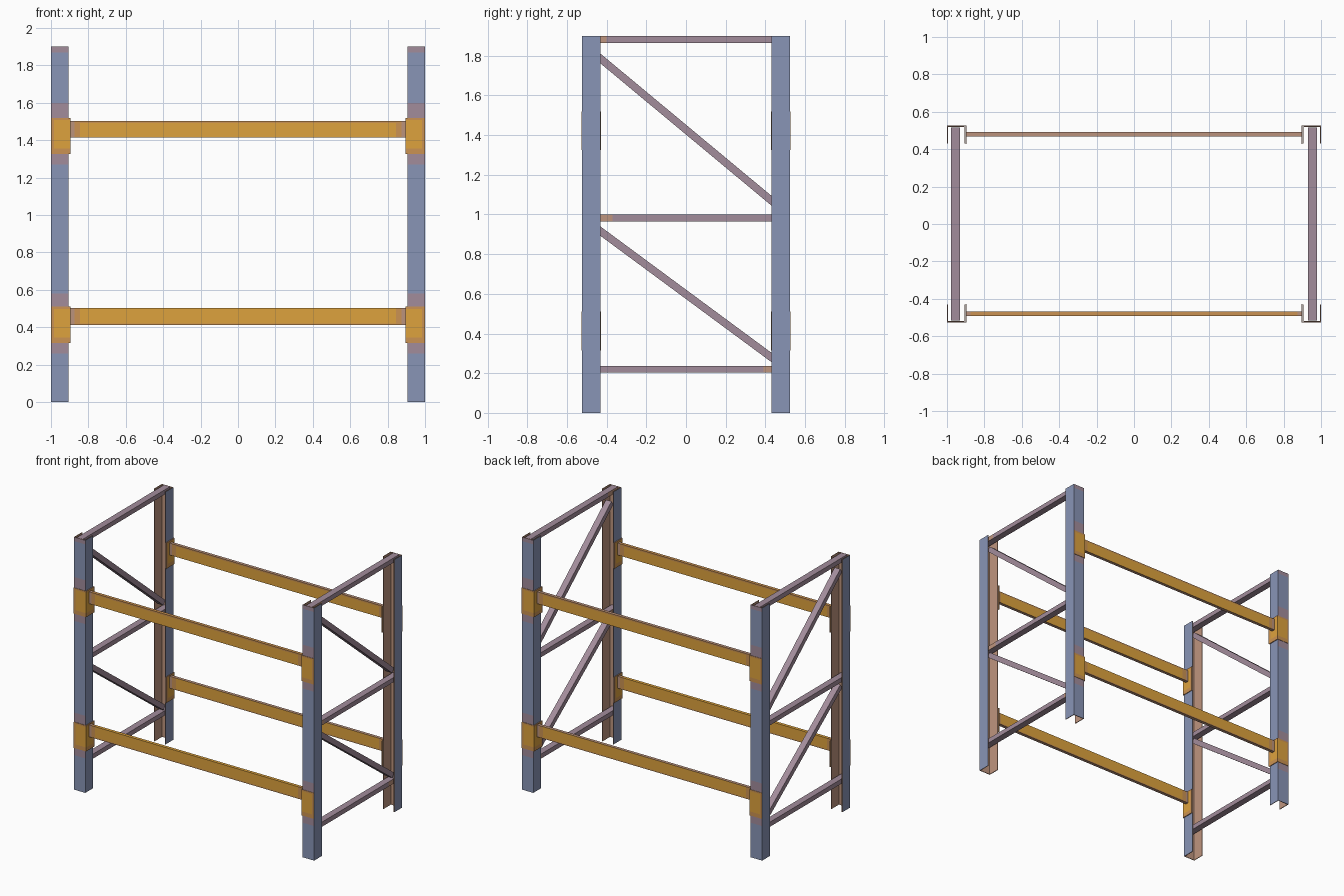
import bpy, bmesh, math
from mathutils import Matrix, Vector

if "Cube" in bpy.data.objects:
    bpy.data.objects.remove(bpy.data.objects["Cube"])


def make_mat(name, rgb):
    m = bpy.data.materials.new(name)
    m.diffuse_color = (*rgb, 1.0)
    m.use_nodes = True
    m.node_tree.nodes["Principled BSDF"].inputs["Base Color"].default_value = m.diffuse_color
    return m


BLUE = make_mat("steel blue", (0.25, 0.30, 0.47))
MAUVE = make_mat("dull mauve", (0.365, 0.265, 0.33))
BROWN = make_mat("rust brown", (0.52, 0.30, 0.21))
ORANGE = make_mat("beam orange", (0.73, 0.365, 0.048))
AMBER = make_mat("worn amber", (0.60, 0.29, 0.085))
TAN = make_mat("worn tan", (0.50, 0.29, 0.20))


def finish(name, bm, mats):
    bmesh.ops.recalc_face_normals(bm, faces=bm.faces)
    me = bpy.data.meshes.new(name)
    bm.to_mesh(me)
    bm.free()
    for m in mats:
        me.materials.append(m)
    ob = bpy.data.objects.new(name, me)
    bpy.context.collection.objects.link(ob)
    return ob


def cut(bm, axis, values):
    for v in values:
        bmesh.ops.bisect_plane(bm, geom=bm.verts[:] + bm.edges[:] + bm.faces[:],
                               plane_co=axis * v, plane_no=axis)
    bm.normal_update()


def prism(profile, z0, z1, sx, sy):
    """Upright prism from an xy profile, mirrored by the signs."""
    bm = bmesh.new()
    face = bm.faces.new([bm.verts.new((x * sx, y * sy, z0)) for x, y in profile])
    up = bmesh.ops.extrude_face_region(bm, geom=[face])["geom"]
    bmesh.ops.translate(bm, vec=(0, 0, z1 - z0),
                        verts=[v for v in up if isinstance(v, bmesh.types.BMVert)])
    bmesh.ops.recalc_face_normals(bm, faces=bm.faces)
    return bm


def box(size, centre, angle=0.0):
    bm = bmesh.new()
    mat = (Matrix.Translation(centre) @ Matrix.Rotation(angle, 4, "X")
           @ Matrix.Diagonal((*size, 1)))
    bmesh.ops.create_cube(bm, size=1, matrix=mat)
    return bm


X, Y, Z = Vector((1, 0, 0)), Vector((0, 1, 0)), Vector((0, 0, 1))
POST = [(0.905, 0.43), (0.905, 0.523), (1, 0.523), (1, 0.43),
        (0.995, 0.43), (0.995, 0.518), (0.91, 0.518), (0.91, 0.43)]
BRACKET = [(0.896, 0.428), (0.896, 0.526), (1, 0.526), (1, 0.523),
           (0.902, 0.523), (0.902, 0.428)]
WORN = [(0.26, 0.58), (1.27, 1.6), (1.87, 1.9)]
LEVELS = [("lower", 0.457, 0.315, 0.51), ("upper", 1.459, 1.325, 1.52)]

for sx, side in ((-1, "left"), (1, "right")):
    for sy, end in ((-1, "front"), (1, "back")):
        # Channel post, open towards the middle of the frame
        bm = prism(POST, 0, 1.9, sx, sy)
        cut(bm, Z, [z for band in WORN for z in band if z < 1.9])
        for f in bm.faces:
            c, n = f.calc_center_median(), f.normal
            x, y = abs(c.x), abs(c.y)
            lip = y < 0.431 or abs(n.z) > 0.5
            if lip or (0.909 < x < 0.996 and y < 0.519):
                f.material_index = 2
            elif y > 0.522 and any(a < c.z < b for a, b in WORN):
                f.material_index = 1
        finish(f"{end}_{side}_post", bm, [BLUE, MAUVE, BROWN])

        # L-shaped beam connectors with worn rims
        for level, _, z0, z1 in LEVELS:
            bm = prism(BRACKET, z0, z1, sx, sy)
            cut(bm, Z, (z0 + 0.03, z1 - 0.012))
            cut(bm, X, (sx * 0.985,))
            cut(bm, Y, (sy * 0.445,))
            for f in bm.faces:
                c, n = f.calc_center_median(), f.normal
                x, y = abs(c.x), abs(c.y)
                if abs(n.z) > 0.5 or y < 0.429:
                    f.material_index = 2
                elif not z0 + 0.03 < c.z < z1 - 0.012 or x > 0.985 or y < 0.445:
                    f.material_index = 1
            finish(f"{level}_{end}_{side}_bracket", bm, [ORANGE, AMBER, TAN])

    # Horizontal braces of the end frame, some with a rusty tip
    for name, z, tip in (("bottom", 0.22, 0.39), ("middle", 0.983, -0.37), ("top", 1.8825, -0.4)):
        bm = box((0.05, 1.034, 0.035), (sx * 0.9545, 0, z))
        cut(bm, Y, (tip,))
        for f in bm.faces:
            y = f.calc_center_median().y
            f.material_index = int(sx > 0 and y / tip > 1 and abs(f.normal.z) < 0.5)
        finish(f"{side}_{name}_brace", bm, [MAUVE, BROWN])

    # Diagonal braces, high at the front
    for name, za, zb in (("lower", 0.915, 0.28), ("upper", 1.785, 1.07)):
        length = math.hypot(0.86, za - zb) + 0.06
        finish(f"{side}_{name}_diagonal",
               box((0.046, length, 0.038), (sx * 0.952, 0, (za + zb) / 2),
                   math.atan2(zb - za, 0.86)), [MAUVE])

# Load beams: worn ends, rusty underside, amber rim along one edge
for sy, end in ((-1, "front"), (1, "back")):
    for level, z, _, _ in LEVELS:
        rim = 0.033 if level == "upper" else -0.036
        bm = box((1.794, 0.024, 0.09), (0, sy * 0.479, z))
        cut(bm, X, (-0.875, -0.845, 0.845, 0.875))
        cut(bm, Z, (z + rim,))
        for f in bm.faces:
            c, n = f.calc_center_median(), f.normal
            if abs(c.x) > 0.875 or n.z < -0.5 or (sy > 0 and n.z > 0.5):
                f.material_index = 2
            elif abs(c.x) > 0.845 or (c.z - z) / rim > 1:
                f.material_index = 1
        finish(f"{level}_{end}_beam", bm, [ORANGE, AMBER, TAN])
